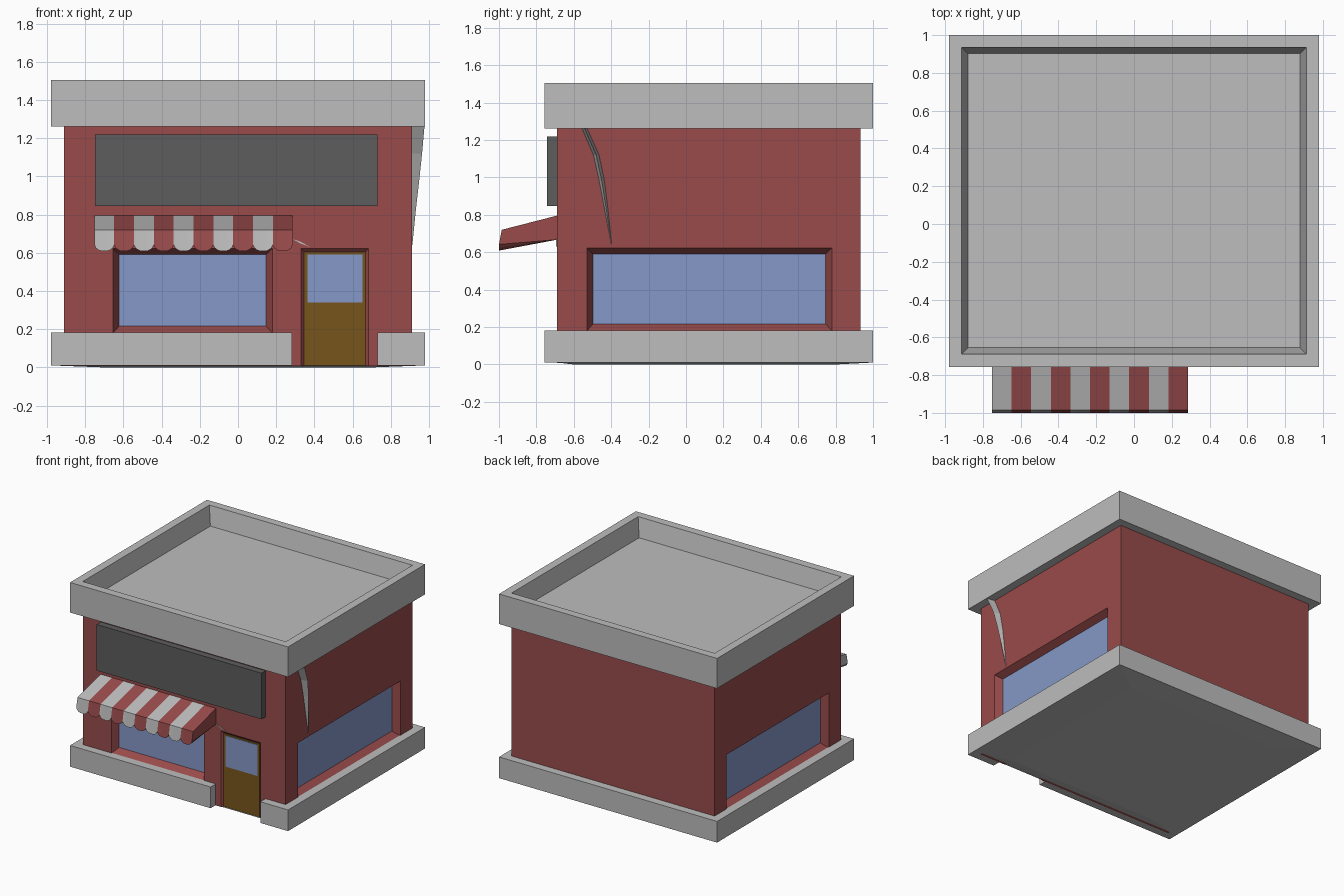
import bpy, bmesh, math

cube = bpy.data.objects.get("Cube")
if cube:
    bpy.data.objects.remove(cube, do_unlink=True)


def material(name, rgb):
    m = bpy.data.materials.new(name)
    m.use_nodes = True
    m.diffuse_color = (*rgb, 1)
    m.node_tree.nodes["Principled BSDF"].inputs["Base Color"].default_value = (*rgb, 1)
    return m


STONE = material("light grey stone", (0.51, 0.51, 0.51))
BRICK = material("brick red", (0.32, 0.07, 0.07))
SIGN = material("dark grey", (0.11, 0.11, 0.11))
GLASS = material("blue glass", (0.235, 0.315, 0.57))
WOOD = material("brown wood", (0.19, 0.09, 0.012))


def loft(name, rings, mat):
    """Solid through matching rings of points, capped at both ends."""
    bm = bmesh.new()
    loops = [[bm.verts.new(p) for p in ring] for ring in rings]
    for a, b in zip(loops, loops[1:]):
        for i in range(len(a)):
            j = (i + 1) % len(a)
            bm.faces.new((a[i], a[j], b[j], b[i]))
    bm.faces.new(loops[0])
    bm.faces.new(loops[-1])
    bmesh.ops.recalc_face_normals(bm, faces=bm.faces)
    mesh = bpy.data.meshes.new(name)
    bm.to_mesh(mesh)
    bm.free()
    mesh.materials.append(mat)
    ob = bpy.data.objects.new(name, mesh)
    bpy.context.collection.objects.link(ob)
    return ob


def rect(x0, x1, y0, y1, z):
    return [(x0, y0, z), (x1, y0, z), (x1, y1, z), (x0, y1, z)]


def box(name, x0, x1, y0, y1, z0, z1, mat):
    return loft(name, [rect(x0, x1, y0, y1, z0), rect(x0, x1, y0, y1, z1)], mat)


# Wall planes and recess depths
WX, FRONT, BACK = 0.911, -0.69, 0.934
WINDOW_DEPTH, DOOR_DEPTH = 0.06, 0.02


def on_front(u, d, z):
    return (u, FRONT + d, z)


def on_right(u, d, z):
    return (WX - d, u, z)


def on_left(u, d, z):
    return (d - WX, u, z)


def panel(place, u0, u1, z0, z1, d):
    return [place(u, d, z) for u, z in ((u0, z0), (u1, z0), (u1, z1), (u0, z1))]


def plate(name, place, u0, u1, z0, z1, d, mat):
    return loft(name, [panel(place, u0, u1, z0, z1, d + 0.004),
                       panel(place, u0, u1, z0, z1, d - 0.004)], mat)


# Brick walls with splayed openings
walls = box("walls", -WX, WX, FRONT, BACK, 0.008, 1.275, BRICK)


def cut_opening(place, u0, u1, z0, z1, side, low, top, depth):
    outer = (u0, u1, z0, z1)
    inner = (u0 + side, u1 - side, z0 + low, z1 - top)
    cutter = loft("opening_cutter", [panel(place, *outer, -0.05),
                                     panel(place, *outer, 0),
                                     panel(place, *inner, depth)], BRICK)
    cutter.hide_render = True
    mod = walls.modifiers.new("opening", "BOOLEAN")
    mod.operation, mod.solver, mod.object = "DIFFERENCE", "EXACT", cutter
    bpy.context.view_layer.objects.active = walls
    bpy.ops.object.modifier_apply(modifier=mod.name)
    bpy.data.objects.remove(cutter, do_unlink=True)
    return inner


for name, place, u0, u1 in (("front_window", on_front, -0.655, 0.18),
                            ("right_window", on_right, -0.53, 0.78),
                            ("left_window", on_left, -0.53, 0.78)):
    inner = cut_opening(place, u0, u1, 0.18, 0.622, 0.033, 0.036, 0.032, WINDOW_DEPTH)
    plate(name, place, *inner, WINDOW_DEPTH - 0.003, GLASS)

# Door with glass upper half
u0, u1, z0, z1 = cut_opening(on_front, 0.33, 0.684, -0.05, 0.624, 0.016, 0, 0.02, DOOR_DEPTH)
plate("door", on_front, u0, u1, 0.009, z1, DOOR_DEPTH - 0.003, WOOD)
plate("door_glass", on_front, u0 + 0.017, u1 - 0.017, 0.34, z1 - 0.012, DOOR_DEPTH - 0.006, GLASS)

# Stone base with a gap in front of the door
EX, EF, EB = 0.979, -0.756, 1.0
NOTCH = -0.665
outline = [(-EX, EF), (0.283, EF), (0.283, NOTCH), (0.73, NOTCH),
           (0.73, EF), (EX, EF), (EX, EB), (-EX, EB)]
loft("base", [[(x, y, z) for x, y in outline] for z in (0.01, 0.182)], STONE)

# Slightly bowed underside
loft("underside", [rect(-0.7, 0.7, -0.6, 0.8, 0),
                   rect(-EX, EX, FRONT, EB, 0.0105)], STONE)

# Parapet and sunken roof
loft("roof_parapet", [rect(-EX, EX, EF, EB, 1.261),
                      rect(-EX, EX, EF, EB, 1.505),
                      rect(-0.912, 0.912, -0.689, 0.935, 1.505),
                      rect(-0.88, 0.88, -0.655, 0.903, 1.355)], STONE)

# Blank sign board
box("sign_board", -0.75, 0.73, -0.742, -0.68, 0.846, 1.22, SIGN)

# Striped awning with scalloped edge
COUNT, LEFT = 10, -0.752
STRIPE = 1.038 / COUNT
for i in range(COUNT):
    rings = []
    for t in (0, 0.07, 0.2, 0.35, 0.65, 0.8, 0.93, 1):
        x = LEFT + STRIPE * (i + t)
        low = 0.642 - 0.035 * math.sqrt(abs(math.sin(math.pi * t)))
        rings.append([(x, -0.685, 0.797), (x, -0.985, 0.72),
                      (x, -1.0, low), (x, -0.685, 0.668)])
    loft(f"awning_stripe_{i + 1}", rings, BRICK if i % 2 else STONE)

# Curved blade running from the parapet down the right wall
blade = []
for x, y, z, half in ((0.977, -0.545, 1.268, 0.014), (0.964, -0.48, 1.12, 0.016),
                      (0.949, -0.45, 0.98, 0.015), (0.931, -0.425, 0.82, 0.01),
                      (0.913, -0.398, 0.64, 0.002)):
    blade.append([(x, y, z), (WX - 0.003, y + half, z), (WX - 0.003, y - half, z)])
loft("side_blade", blade, STONE)

# Small pointed bracket between awning and door
loft("awning_bracket", [[(0.283, y, 0.672), (0.32, y, 0.662), (0.38, y, 0.63), (0.33, y, 0.648)]
                        for y in (-0.685, -0.694)], STONE)
